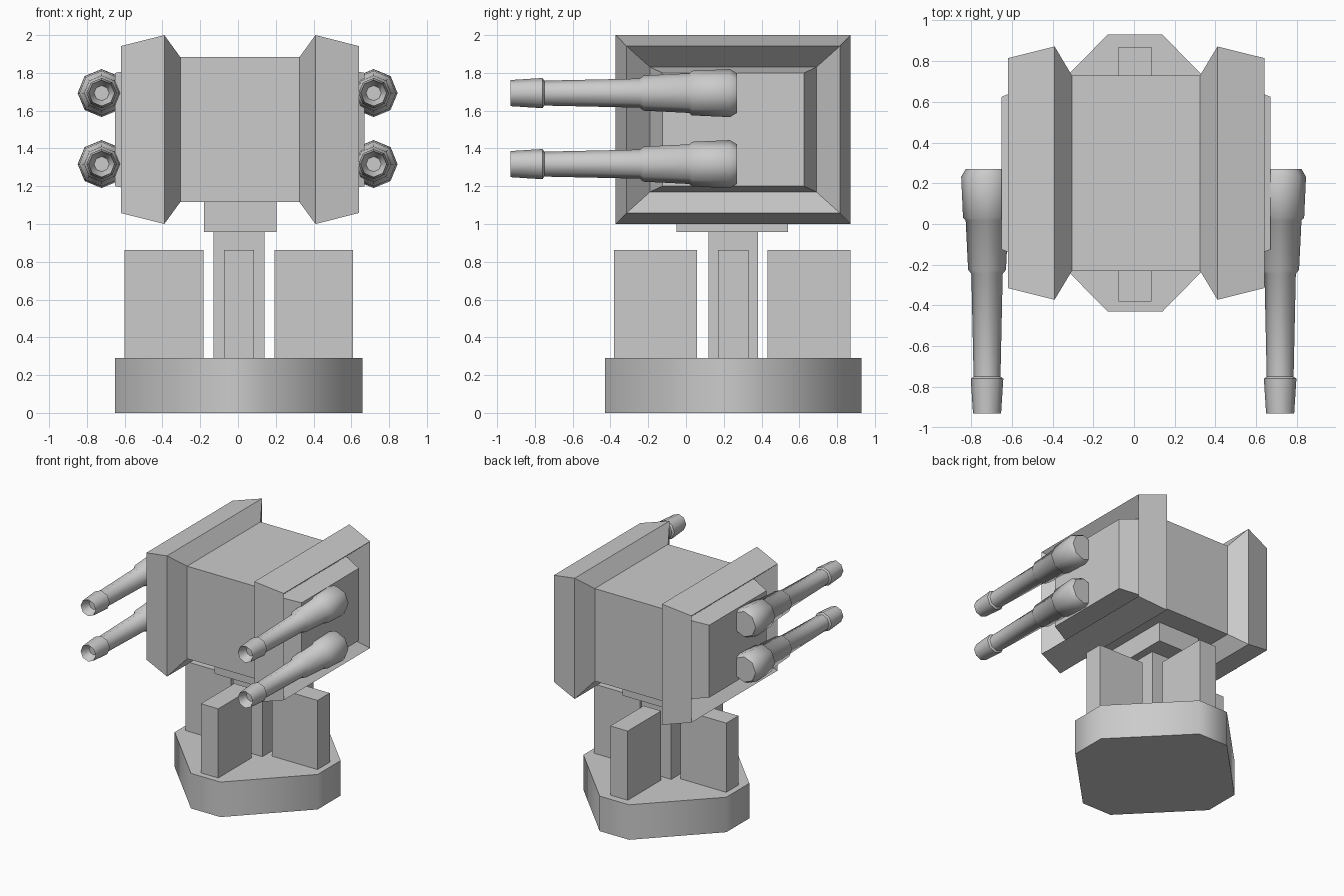
import bpy, bmesh
from math import sin, cos, pi, radians

if "Cube" in bpy.data.objects:
    bpy.data.objects.remove(bpy.data.objects["Cube"])

CX, CY, CZ = 0.01, 0.25, 1.5   # turret axis and head centre


def finish(name, rings, smooth=False):
    """Skin a list of equal-length vertex rings and cap both ends."""
    bm = bmesh.new()
    loops = [[bm.verts.new(p) for p in ring] for ring in rings]
    n = len(loops[0])
    for a, b in zip(loops, loops[1:]):
        for i in range(n):
            j = (i + 1) % n
            bm.faces.new((a[i], a[j], b[j], b[i]))
    bm.faces.new(loops[0])
    bm.faces.new(loops[-1])
    bmesh.ops.recalc_face_normals(bm, faces=bm.faces)
    mesh = bpy.data.meshes.new(name)
    bm.to_mesh(mesh)
    bm.free()
    ob = bpy.data.objects.new(name, mesh)
    bpy.context.collection.objects.link(ob)
    if smooth:
        bpy.ops.object.select_all(action='DESELECT')
        bpy.context.view_layer.objects.active = ob
        ob.select_set(True)
        bpy.ops.object.shade_smooth_by_angle(angle=radians(50))
    return ob


def box(name, x0, x1, y0, y1, z0, z1):
    rect = [(x0, y0), (x1, y0), (x1, y1), (x0, y1)]
    return finish(name, [[(x, y, z) for x, y in rect] for z in (z0, z1)])


# Octagonal base with long diagonal sides
a, bx, by = 0.135, 0.655, 0.68
octagon = [(a, -by), (bx, -0.15), (bx, 0.15), (a, by),
           (-a, by), (-bx, 0.15), (-bx, -0.15), (-a, -by)]
finish("base", [[(x + 0.005, y + CY, z) for x, y in octagon]
                for z in (0, 0.29)], True)

# Central column and mounting plate
box("column", -0.13, 0.14, 0.12, 0.38, 0.28, 0.97)
box("mounting_plate", -0.18, 0.205, -0.05, 0.54, 0.957, 1.13)

# Four support fins in a cross
for s, side in ((-1, "left"), (1, "right")):
    xs = sorted((0.005 + s * 0.187, 0.005 + s * 0.605))
    box("fin_" + side, *xs, 0.17, 0.33, 0.28, 0.863)
for s, side in ((-1, "front"), (1, "back")):
    ys = sorted((CY - 0.005 + s * 0.187, CY - 0.005 + s * 0.625))
    box("fin_" + side, -0.075, 0.085, *ys, 0.28, 0.863)

# Head: rectangular sections along x, with flared cheeks,
# recessed sides and a raised panel in each recess
half = [(0.66, 0.375, 0.30), (0.50, 0.44, 0.33), (0.63, 0.565, 0.442),
        (0.40, 0.622, 0.50), (0.315, 0.48, 0.383)]
sections = [(-x, hy, hz) for x, hy, hz in half] + half[::-1]
finish("head", [[(CX + x, CY + sy * hy, CZ + sz * hz)
                 for sy, sz in ((-1, -1), (1, -1), (1, 1), (-1, 1))]
                for x, hy, hz in sections])

# Four eight-sided gun barrels: (y, radius), ending in a hollow muzzle
barrel = [(0.27, 0.105), (0.232, 0.127), (0.03, 0.118), (0.018, 0.105),
          (-0.225, 0.093), (-0.245, 0.077), (-0.75, 0.066), (-0.76, 0.08),
          (-0.93, 0.069), (-0.86, 0.04)]
for gx, side in ((-0.722, "left"), (0.718, "right")):
    for gz, level in ((1.693, "upper"), (1.317, "lower")):
        finish(f"gun_{side}_{level}",
               [[(gx + r * sin(k * pi / 4), y, gz + r * cos(k * pi / 4))
                 for k in range(8)] for y, r in barrel], True)
